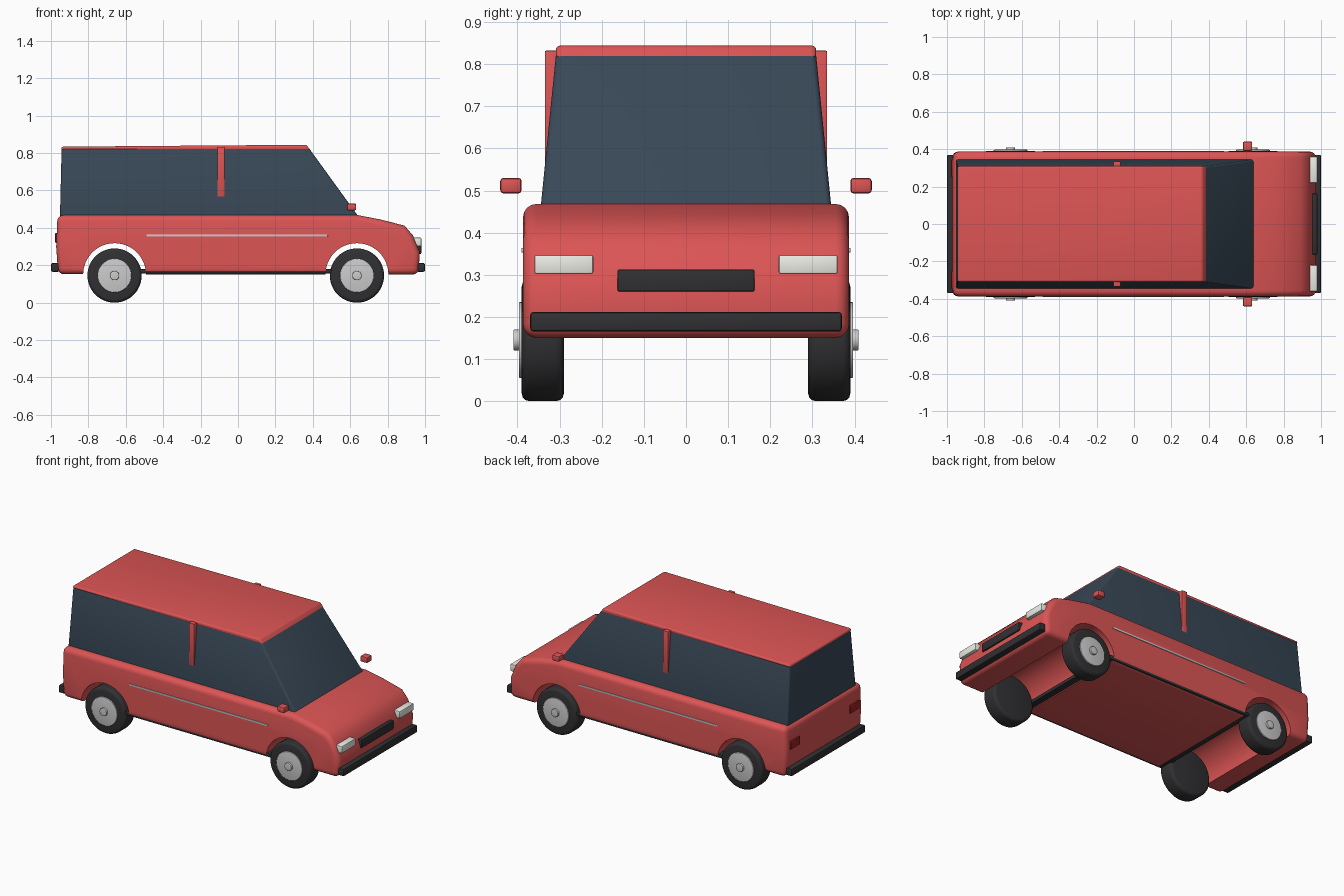
import bpy, bmesh, math
from mathutils import Matrix

if "Cube" in bpy.data.objects:
    bpy.data.objects.remove(bpy.data.objects["Cube"])


def material(name, rgb):
    m = bpy.data.materials.new(name)
    m.diffuse_color = (*rgb, 1)
    m.use_nodes = True
    m.node_tree.nodes["Principled BSDF"].inputs["Base Color"].default_value = m.diffuse_color
    return m


RED = material("red_paint", (0.72, 0.09, 0.09))
GLASS = material("dark_glass", (0.04, 0.065, 0.095))
BLACK = material("black_rubber", (0.03, 0.03, 0.033))
LAMP = material("lamp_white", (0.85, 0.85, 0.8))
TAIL = material("tail_red", (0.35, 0.015, 0.015))
METAL = material("metal", (0.55, 0.55, 0.56))


def finish(name, bm, mat, bevel=0, segments=3, cutters=()):
    bmesh.ops.recalc_face_normals(bm, faces=bm.faces)
    me = bpy.data.meshes.new(name)
    bm.to_mesh(me)
    bm.free()
    ob = bpy.data.objects.new(name, me)
    bpy.context.collection.objects.link(ob)
    if mat:
        me.materials.append(mat)
    bpy.ops.object.select_all(action='DESELECT')
    bpy.context.view_layer.objects.active = ob
    ob.select_set(True)
    if bevel:
        b = ob.modifiers.new("round", 'BEVEL')
        b.width, b.segments = bevel, segments
        b.limit_method, b.angle_limit = 'ANGLE', math.radians(35)
        bpy.ops.object.modifier_apply(modifier="round")
    for c in cutters:
        m = ob.modifiers.new("cut", 'BOOLEAN')
        m.operation, m.solver, m.object = 'DIFFERENCE', 'EXACT', c
        bpy.ops.object.modifier_apply(modifier="cut")
    bpy.ops.object.shade_smooth_by_angle(angle=math.radians(35))
    return ob


def box(name, x, y, z, mat, bevel=0.005):
    bm = bmesh.new()
    bmesh.ops.create_cube(bm, size=1)
    for v in bm.verts:
        v.co = [lo + (c + 0.5) * (hi - lo) for c, (lo, hi) in zip(v.co, (x, y, z))]
    return finish(name, bm, mat, bevel, 2)


def prism(name, profile, width, mat, bevel, cutters=()):
    """Side profile of (x, z) swept across y; width(z) gives the half width."""
    bm = bmesh.new()
    rings = [[bm.verts.new((x, s * width(z), z)) for x, z in profile] for s in (-1, 1)]
    for r in rings:
        bm.faces.new(r)
    n = len(profile)
    for i in range(n):
        j = (i + 1) % n
        bm.faces.new((rings[0][i], rings[0][j], rings[1][j], rings[1][i]))
    return finish(name, bm, mat, bevel, 4, cutters)


def disc(name, x, y0, y1, z, r, mat, bevel=0, sides=48):
    bm = bmesh.new()
    bmesh.ops.create_cone(bm, cap_ends=True, segments=sides, radius1=r, radius2=r,
                          depth=abs(y1 - y0),
                          matrix=Matrix.Translation((x, (y0 + y1) / 2, z))
                          @ Matrix.Rotation(math.pi / 2, 4, 'X'))
    return finish(name, bm, mat, bevel, 3)


WHEELS = {"front": 0.636, "rear": -0.66}

# lower body with wheel tunnels cut right through
arches = [disc("arch_cutter", x, -0.6, 0.6, 0.15, 0.168, None) for x in WHEELS.values()]
prism("body", [(-0.962, 0.152), (-0.972, 0.3), (-0.965, 0.468), (0.64, 0.468), (0.76, 0.445),
               (0.89, 0.412), (0.935, 0.36), (0.972, 0.27), (0.965, 0.15)],
      lambda z: 0.387, RED, 0.032, arches)
for a in arches:
    bpy.data.objects.remove(a)

# glass cabin and roof
cabin_width = lambda z: 0.345 - (z - 0.46) * 0.1
prism("cabin_glass", [(-0.952, 0.455), (-0.943, 0.828), (0.375, 0.832), (0.648, 0.455)],
      cabin_width, GLASS, 0.012)
prism("roof", [(-0.945, 0.815), (-0.943, 0.834), (0.365, 0.844), (0.388, 0.815)],
      lambda z: 0.309, RED, 0.011)

# sill slab, grille and bumpers
box("sill", (-0.53, 0.51), (-0.384, 0.384), (0.156, 0.18), BLACK)
box("grille", (0.93, 0.98), (-0.163, 0.163), (0.26, 0.313), BLACK)
box("front_bumper", (0.955, 1.0), (-0.37, 0.37), (0.165, 0.212), BLACK, 0.008)
box("rear_bumper", (-1.0, -0.955), (-0.37, 0.37), (0.165, 0.212), BLACK, 0.008)

# parts repeated on both sides
for s, side in ((-1, "right"), (1, "left")):
    def span(a, b):
        return tuple(sorted((s * a, s * b)))
    box(side + "_headlight", (0.92, 0.98), span(0.22, 0.36), (0.302, 0.347), LAMP)
    box(side + "_tail_light", (-0.978, -0.95), span(0.25, 0.345), (0.32, 0.372), TAIL)
    box(side + "_mirror", (0.582, 0.632), span(0.39, 0.441), (0.493, 0.53), RED, 0.008)
    box(side + "_pillar", (-0.11, -0.072), span(0.30, 0.335), (0.565, 0.832), RED, 0.003)
    box(side + "_door_trim", (-0.49, 0.48), span(0.38, 0.391), (0.353, 0.364), METAL, 0.002)
    for end, x in WHEELS.items():
        n = f"{side}_{end}_"
        disc(n + "tyre", x, s * 0.29, s * 0.39, 0.145, 0.145, BLACK, 0.018)
        disc(n + "rim", x, s * 0.38, s * 0.397, 0.145, 0.09, METAL, 0.003)
        disc(n + "hub_cap", x, s * 0.39, s * 0.41, 0.145, 0.025, METAL, 0.003, 24)
